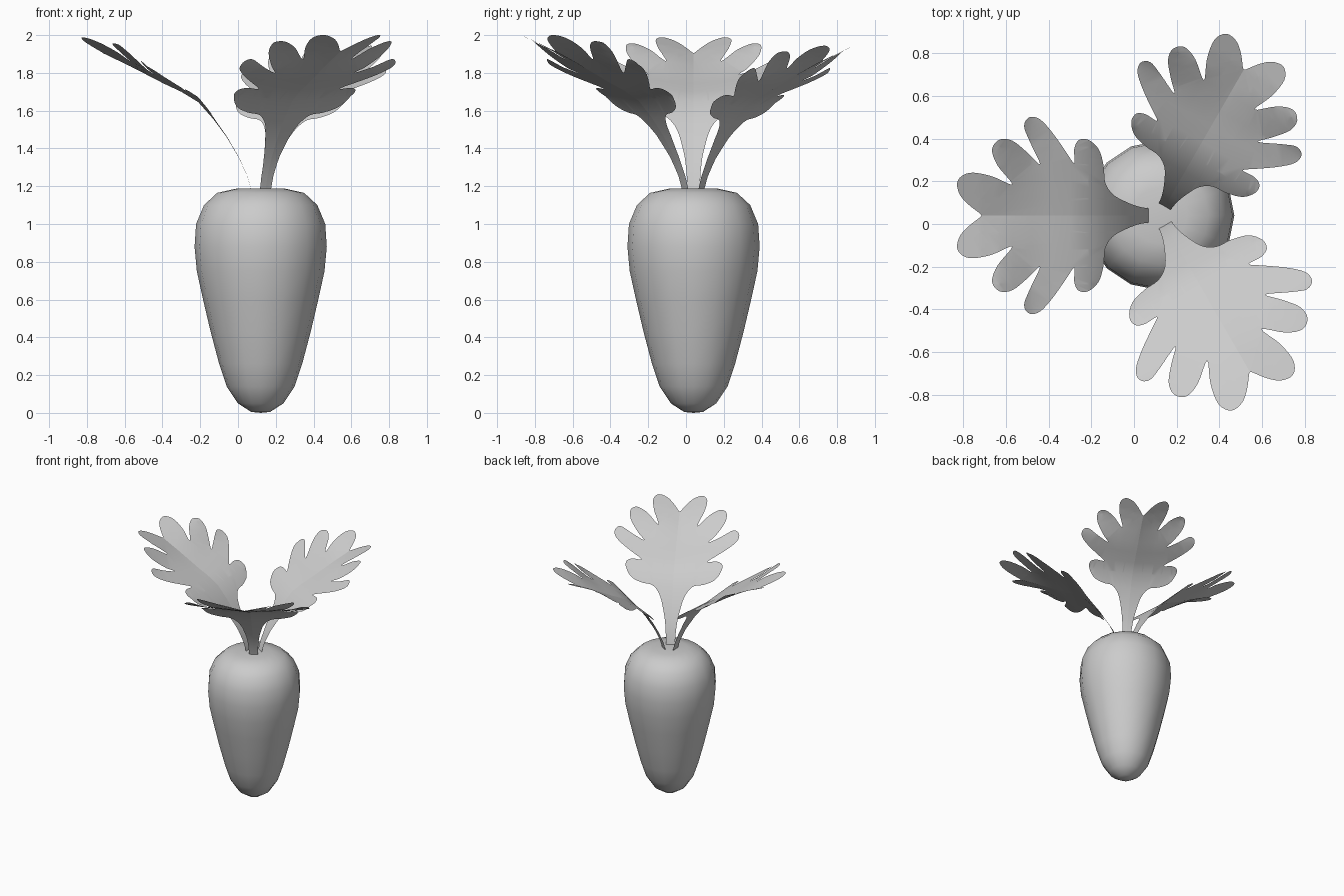
import bpy, bmesh, math
from mathutils import Matrix, Vector

cube = bpy.data.objects.get("Cube")
if cube:
    bpy.data.objects.remove(cube, do_unlink=True)

CENTRE = Vector((0.12, 0.04, 0))
BASE_Z = 1.18

grey = bpy.data.materials.new("plain_grey")
grey.use_nodes = True
colour = (0.6, 0.6, 0.6, 1)
grey.diffuse_color = colour
grey.node_tree.nodes["Principled BSDF"].inputs["Base Color"].default_value = colour


def add_object(name, bm):
    """Turn a bmesh into a smooth-shaded object."""
    for face in bm.faces:
        face.smooth = True
    mesh = bpy.data.meshes.new(name)
    bm.to_mesh(mesh)
    bm.free()
    mesh.materials.append(grey)
    obj = bpy.data.objects.new(name, mesh)
    bpy.context.collection.objects.link(obj)
    return obj


def interpolate(table, x):
    """Piecewise linear lookup."""
    if x <= table[0][0]:
        return table[0][1]
    for (x0, y0), (x1, y1) in zip(table, table[1:]):
        if x <= x1:
            return y0 + (y1 - y0) * (x - x0) / (x1 - x0)
    return table[-1][1]


def smooth_path(points, steps):
    """Catmull-Rom curve through the points."""
    pts = [Vector(p) for p in points]
    pts = [pts[0]] + pts + [pts[-1]]
    path = []
    for a, b, c, d in zip(pts, pts[1:], pts[2:], pts[3:]):
        for i in range(steps):
            t = i / steps
            path.append(0.5 * (2 * b + (c - a) * t + (2 * a - 5 * b + 4 * c - d) * t * t
                               + (3 * b - a - 3 * c + d) * t ** 3))
    path.append(pts[-1])
    return path


# Root: a lathed profile of radius and height
ROOT = [(0, 0), (0.05, 0.005), (0.12, 0.05), (0.18, 0.14), (0.22, 0.26), (0.265, 0.43),
        (0.305, 0.6), (0.338, 0.75), (0.35, 0.88), (0.342, 1.0), (0.3, 1.1),
        (0.23, 1.165), (0.13, 1.187), (0, 1.187)]
bm = bmesh.new()
verts = [bm.verts.new((r, 0, z)) for r, z in ROOT]
edges = [bm.edges.new(pair) for pair in zip(verts, verts[1:])]
bmesh.ops.spin(bm, geom=verts + edges, cent=(0, 0, 0), axis=(0, 0, 1),
               angle=math.tau, steps=16)
bmesh.ops.remove_doubles(bm, verts=bm.verts, dist=0.0005)
bmesh.ops.recalc_face_normals(bm, faces=bm.faces)
bmesh.ops.translate(bm, verts=bm.verts, vec=CENTRE)
add_object("root", bm)

# Leaf: half outline seen from above (distance outward, distance from midrib)
OUTLINE = [(0.05, 0.033), (0.1, 0.042), (0.16, 0.065), (0.22, 0.1), (0.255, 0.155),
           (0.262, 0.23), (0.285, 0.31), (0.335, 0.355), (0.38, 0.352), (0.4, 0.31),
           (0.4, 0.245), (0.44, 0.3), (0.5, 0.385), (0.56, 0.45), (0.61, 0.46),
           (0.635, 0.42), (0.61, 0.35), (0.56, 0.24), (0.62, 0.295), (0.69, 0.35),
           (0.75, 0.355), (0.785, 0.31), (0.76, 0.235), (0.69, 0.145), (0.79, 0.185),
           (0.89, 0.2), (0.945, 0.165), (0.94, 0.105), (0.9, 0.055), (0.84, 0.008)]
# Height of the midrib, and how steeply the blade folds up beside it
MIDRIB = [(0.05, 1.18), (0.07, 1.25), (0.115, 1.35), (0.18, 1.46), (0.25, 1.555),
          (0.33, 1.645), (0.42, 1.7), (0.51, 1.742), (0.69, 1.835), (0.84, 1.907),
          (0.96, 1.955)]
FOLD = [(0.3, 0.07), (0.6, 0.1), (0.75, 0.24)]


def leaf(name, degrees, scale):
    bm = bmesh.new()
    outline = [(0.05, 0)] + [(p.x, max(p.y, 0.004)) for p in smooth_path(OUTLINE, 4)] + [(0.835, 0)]
    bm.faces.new([bm.verts.new((u, v, 0)) for u, v in outline])
    bmesh.ops.triangulate(bm, faces=bm.faces)
    # Cut the blade into strips so that it can bend
    cuts = [((u, 0, 0), (1, 0, 0)) for u, z in MIDRIB[1:-1]]
    cuts += [((u, 0, 0), (1, 0, 0)) for u in (0.6, 0.75)]
    cuts += [((0, v, 0), (0, 1, 0)) for v in (0.08, 0.16, 0.24, 0.32)]
    for point, normal in cuts:
        bmesh.ops.bisect_plane(bm, geom=bm.verts[:] + bm.edges[:] + bm.faces[:],
                               plane_co=point, plane_no=normal, dist=0.0001)
    bmesh.ops.mirror(bm, geom=bm.verts[:] + bm.edges[:] + bm.faces[:],
                     matrix=Matrix.Identity(4), merge_dist=0.0005, axis='Y')
    bm.normal_update()
    bmesh.ops.reverse_faces(bm, faces=[f for f in bm.faces if f.normal.z < 0])
    for v in bm.verts:
        v.co.z = interpolate(MIDRIB, v.co.x) + interpolate(FOLD, v.co.x) * abs(v.co.y) - BASE_Z
    # Keep the midrib crease crisp
    for e in bm.edges:
        if all(abs(v.co.y) < 0.0005 for v in e.verts):
            e.smooth = False
    place = (Matrix.Translation(CENTRE + Vector((0, 0, BASE_Z)))
             @ Matrix.Rotation(math.radians(degrees), 4, 'Z') @ Matrix.Scale(scale, 4))
    bmesh.ops.transform(bm, matrix=place, verts=bm.verts)
    return add_object(name, bm)


leaf("right_leaf", 180, 1.0)
leaf("back_leaf", 60, 0.945)
leaf("front_leaf", -60, 1.015)
